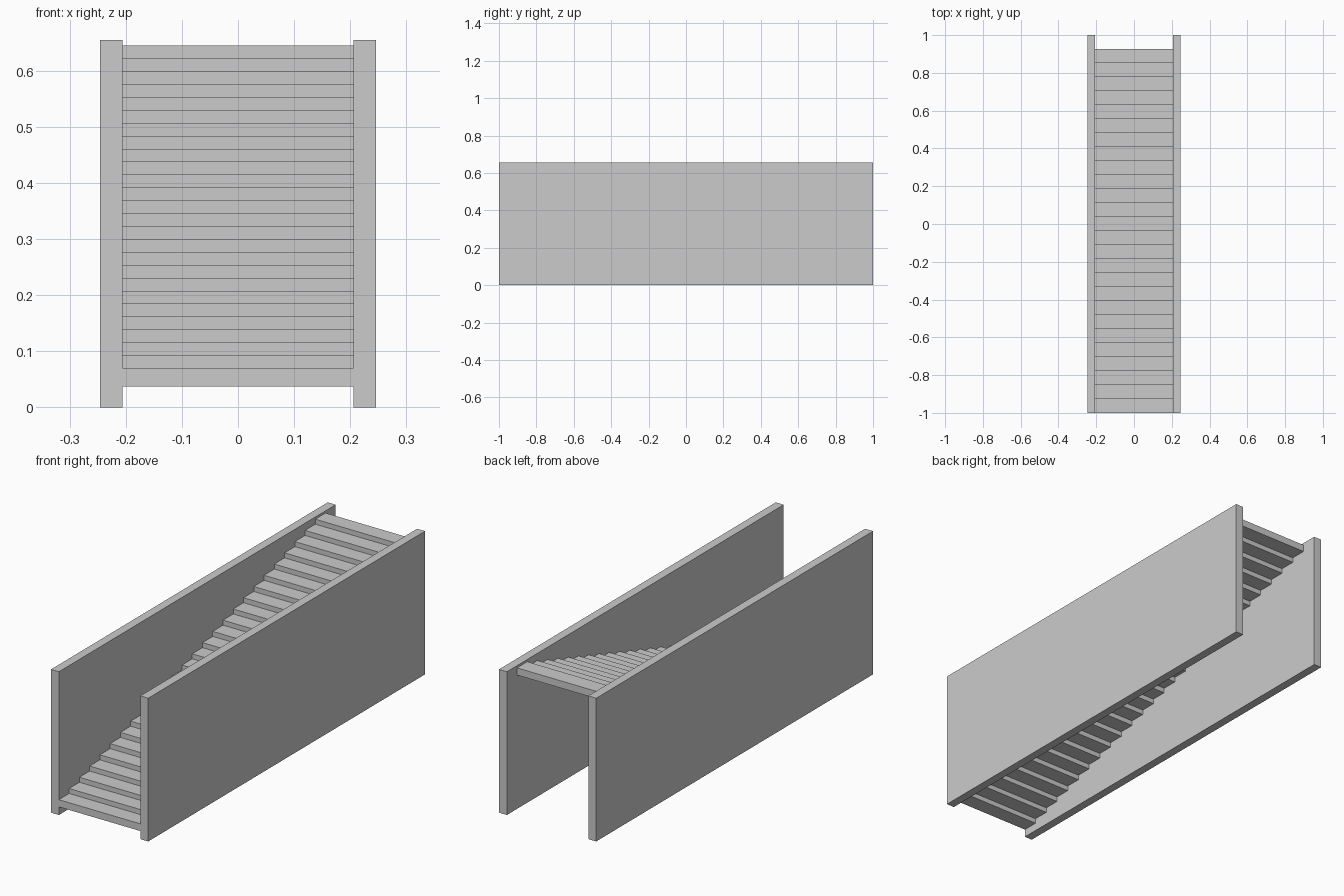
import bpy

if "Cube" in bpy.data.objects:
    bpy.data.objects.remove(bpy.data.objects["Cube"])

WALL_X, WALL_T, WALL_H = 0.246, 0.04, 0.655
STEPS, RUN, RISE = 26, 1.927 / 26, 0.023
STEP_BOTTOM, STEP_T = 0.037, 0.033


def box(name, lo, hi):
    """Axis-aligned box between two corners."""
    centre = [(a + b) / 2 for a, b in zip(lo, hi)]
    bpy.ops.mesh.primitive_cube_add(size=1, location=centre)
    obj = bpy.context.object
    obj.name = name
    obj.scale = [b - a for a, b in zip(lo, hi)]
    bpy.ops.object.transform_apply(location=False, rotation=False, scale=True)
    return obj


# Solid side walls
inner = WALL_X - WALL_T
box("left_wall", (-WALL_X, -1, 0), (-inner, 1, WALL_H))
box("right_wall", (inner, -1, 0), (WALL_X, 1, WALL_H))

# Flight of slab steps rising towards the back
steps = box("steps", (-inner, -1, STEP_BOTTOM),
            (inner, -1 + RUN, STEP_BOTTOM + STEP_T))
array = steps.modifiers.new("flight", 'ARRAY')
array.count = STEPS
array.use_relative_offset = False
array.use_constant_offset = True
array.constant_offset_displace = (0, RUN, RISE)
